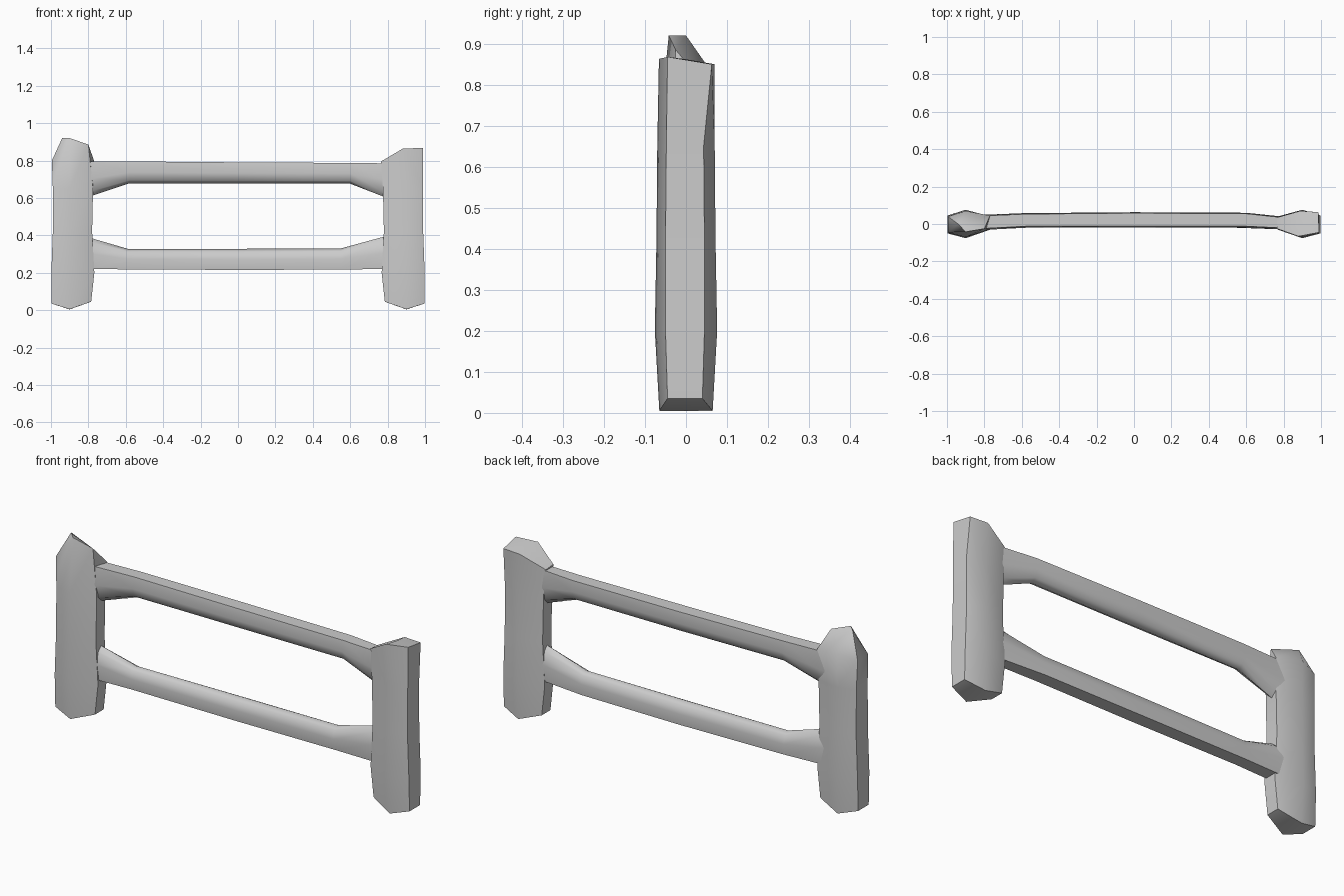
import bpy, bmesh, math

if "Cube" in bpy.data.objects:
    bpy.data.objects.remove(bpy.data.objects["Cube"])

grey = bpy.data.materials.new("light_grey")
grey.diffuse_color = (0.6, 0.6, 0.6, 1)
grey.use_nodes = True
grey.node_tree.nodes["Principled BSDF"].inputs["Base Color"].default_value = grey.diffuse_color


def loft(name, rings, start, end, angle):
    """Skin equal-length rings and fan each end to a centre point."""
    bm = bmesh.new()
    vs = [[bm.verts.new(p) for p in r] for r in rings]
    n = len(vs[0])
    for a, b in zip(vs, vs[1:]):
        for i in range(n):
            j = (i + 1) % n
            bm.faces.new((a[i], a[j], b[j], b[i]))
    for ring, tip in ((vs[0], start), (vs[-1], end)):
        c = bm.verts.new(tip)
        for i in range(n):
            bm.faces.new((ring[i], ring[(i + 1) % n], c))
    bmesh.ops.recalc_face_normals(bm, faces=bm.faces)
    me = bpy.data.meshes.new(name)
    bm.to_mesh(me)
    bm.free()
    me.materials.append(grey)
    ob = bpy.data.objects.new(name, me)
    bpy.context.collection.objects.link(ob)
    bpy.ops.object.select_all(action='DESELECT')
    ob.select_set(True)
    bpy.context.view_layer.objects.active = ob
    bpy.ops.object.shade_smooth_by_angle(angle=math.radians(angle))


def post_ring(side, outer, inner, flat, ridge, zs):
    """Six-sided post section: outer edge, middle ridge and inner edge."""
    zo, zm, zi = zs
    return [(side * outer, -flat, zo), (side * 0.9, -ridge, zm),
            (side * inner, -0.03, zi), (side * inner, 0.04, zi),
            (side * 0.9, ridge, zm), (side * outer, flat - 0.005, zo)]


# Posts share their lower sections but have differently chopped tops
tops = {
    "left_post": (-1, [(-0.995, -0.045, 0.80), (-0.90, -0.042, 0.92),
                       (-0.80, -0.025, 0.885), (-0.77, 0.045, 0.80),
                       (-0.90, 0.07, 0.82), (-0.995, 0.04, 0.80)],
                  (-0.94, 0.0, 0.92)),
    "right_post": (1, [(0.99, -0.045, 0.868), (0.88, -0.066, 0.863),
                       (0.765, -0.025, 0.795), (0.765, 0.035, 0.79),
                       (0.89, 0.07, 0.85), (0.985, 0.063, 0.85)],
                   (0.90, 0.0, 0.862)),
}
for name, (s, top, peak) in tops.items():
    rings = [post_ring(s, 0.998, 0.785, 0.045, 0.065, (0.035, 0.005, 0.045)),
             post_ring(s, 0.998, 0.768, 0.05, 0.076, (0.20, 0.20, 0.20)),
             post_ring(s, 0.99, 0.78, 0.05, 0.072, (0.42, 0.42, 0.42)),
             post_ring(s, 0.99, 0.775, 0.048, 0.07, (0.65, 0.65, 0.65)),
             top]
    loft(name, rings, (s * 0.9, 0, 0.004), peak, 58)


def rail_ring(x, flat, tip, y0, y1):
    """Section with one flat side and one rounded side."""
    mid = flat + (tip - flat) * 0.5
    low = flat + (tip - flat) * 0.86
    return [(x, y0 + 0.008, flat), (x, y0, mid), (x, y0 + 0.012, low),
            (x, (y0 + y1) / 2, tip),
            (x, y1 - 0.012, low), (x, y1, mid), (x, y1 - 0.005, flat)]


# Rails: x, flat edge height, rounded edge height, front y, back y
upper = [(-0.86, 0.80, 0.59, -0.035, 0.05), (-0.77, 0.795, 0.615, -0.03, 0.05),
         (-0.58, 0.795, 0.678, -0.02, 0.058), (0.0, 0.79, 0.676, -0.02, 0.063),
         (0.60, 0.787, 0.676, -0.02, 0.06), (0.77, 0.785, 0.61, -0.028, 0.042),
         (0.86, 0.785, 0.58, -0.035, 0.04)]
lower = [(-0.86, 0.22, 0.42, -0.035, 0.05), (-0.785, 0.22, 0.385, -0.03, 0.05),
         (-0.59, 0.218, 0.328, -0.02, 0.058), (0.0, 0.215, 0.328, -0.02, 0.063),
         (0.55, 0.217, 0.33, -0.02, 0.06), (0.77, 0.22, 0.39, -0.028, 0.042),
         (0.86, 0.22, 0.42, -0.035, 0.04)]
for name, rows in (("upper_rail", upper), ("lower_rail", lower)):
    ends = [(r[0], 0.01, (r[1] + r[2]) / 2) for r in (rows[0], rows[-1])]
    loft(name, [rail_ring(*r) for r in rows], ends[0], ends[1], 65)
